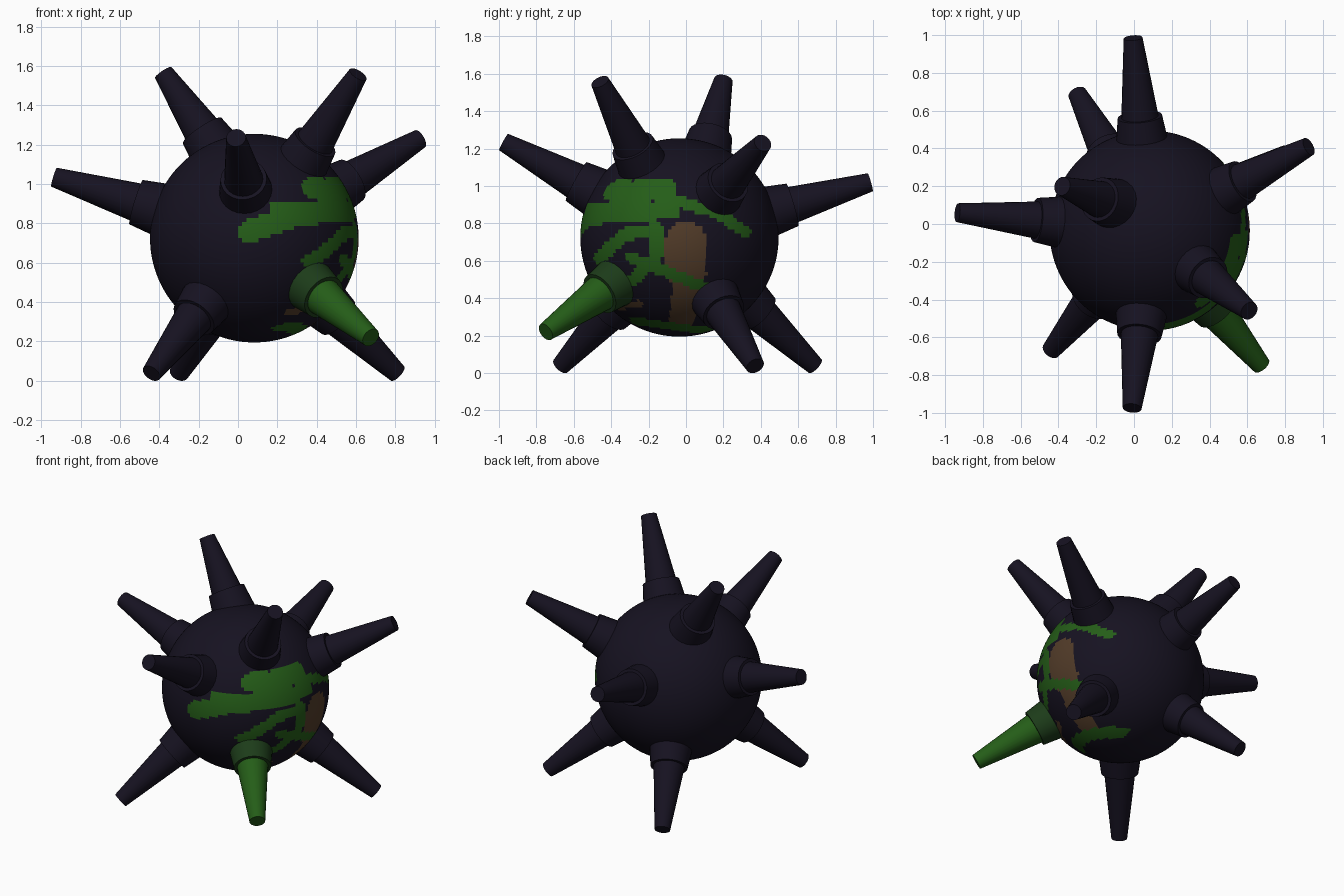
import bpy
from mathutils import Vector
from math import radians

if "Cube" in bpy.data.objects:
    bpy.data.objects.remove(bpy.data.objects["Cube"])

C = Vector((0.083, -0.035, 0.725))   # ball centre
R = 0.53                             # ball radius


def material(name, rgb):
    m = bpy.data.materials.new(name)
    m.diffuse_color = (*rgb, 1)
    m.use_nodes = True
    m.node_tree.nodes["Principled BSDF"].inputs["Base Color"].default_value = m.diffuse_color
    return m


navy = material("dark_navy", (0.008, 0.006, 0.015))
green = material("moss_green", (0.018, 0.11, 0.009))
tan = material("rust_tan", (0.085, 0.045, 0.022))
deep = material("deep_green", (0.012, 0.045, 0.010))


def smooth(obj):
    bpy.ops.object.select_all(action='DESELECT')
    obj.select_set(True)
    bpy.context.view_layer.objects.active = obj
    bpy.ops.object.shade_smooth_by_angle(angle=radians(35))


def cone(name, a, b, ra, rb, mat):
    """Truncated cone running from point a to point b."""
    d = b - a
    bpy.ops.mesh.primitive_cone_add(vertices=24, radius1=ra, radius2=rb, depth=d.length,
                                    location=(a + b) / 2,
                                    rotation=d.to_track_quat('Z', 'Y').to_euler())
    obj = bpy.context.object
    obj.name = name
    obj.data.materials.append(mat)
    smooth(obj)


# Painted strokes: (polyline points, half width)
side_green = [
    ([(-.52, .86), (-.08, .87)], .05), ([(-.36, .97), (-.10, .98)], .055),
    ([(-.05, .92), (.16, .86), (.32, .75)], .03),
    ([(-.46, .62), (-.33, .74), (-.15, .77)], .035),
    ([(-.15, .77), (-.16, .62), (-.28, .50)], .035),
    ([(-.30, .62), (-.05, .52), (.20, .42)], .03),
    ([(-.28, .28), (.0, .24), (.2, .22)], .02)]
side_tan = [([(0, .70), (0, .55)], .11), ([(0, .45), (-.02, .30)], .07),
            ([(-.36, .36), (-.25, .37)], .02)]
front_green = [([(.06, .76), (.25, .83), (.53, .88)], .06), ([(.38, .98), (.45, .97)], .055)]


def painted(p, strokes):
    for pts, w in strokes:
        for s, e in zip(pts, pts[1:]):
            s, e = Vector(s), Vector(e)
            t = max(0, min(1, (p - s).dot(e - s) / (e - s).length_squared))
            if (p - s.lerp(e, t)).length < w:
                return True
    return False


# Ball, with paint patches on its right and front
bpy.ops.mesh.primitive_uv_sphere_add(segments=160, ring_count=80, radius=R, location=C)
ball = bpy.context.object
ball.name = "ball"
for m in (navy, green, tan):
    ball.data.materials.append(m)
for f in ball.data.polygons:
    n, p = f.center / R, f.center + C
    side, front = Vector((p.y, p.z)), Vector((p.x, p.z))
    if (n.x > .15 and painted(side, side_green)) or (n.y < -.3 and painted(front, front_green)):
        f.material_index = 1
    elif n.x > .15 and painted(side, side_tan):
        f.material_index = 2
smooth(ball)

# Spikes: tip centres; each has a collar at the ball and a tapered horn
tips = {
    "top_left": (-.38, .20, 1.567), "top_right": (.61, -.46, 1.557),
    "upper_right": (.925, .41, 1.23), "left": (-.935, .06, 1.035),
    "front": (-.01, -.975, 1.235), "back": (-.005, .985, 1.02),
    "lower_front_right": (.675, -.75, .22), "lower_front_left": (-.44, -.67, .038),
    "lower_back_left": (-.30, .69, .038), "lower_back_right": (.81, .37, .038)}
for name, tip in tips.items():
    tip = Vector(tip)
    d = (tip - C).normalized()
    if name == "top_left":           # this one leans slightly off the radial line
        base = C + Vector((-.215, .15, .475)).normalized() * .53
        d = (tip - base).normalized()
        origin = base - d * .53
    else:
        origin = C
    is_green = name == "lower_front_right"
    cone(name + "_collar", origin + d * .44, origin + d * .63, .145, .118,
         deep if is_green else navy)
    cone(name + "_spike", origin + d * .58, tip, .104, .05, green if is_green else navy)
